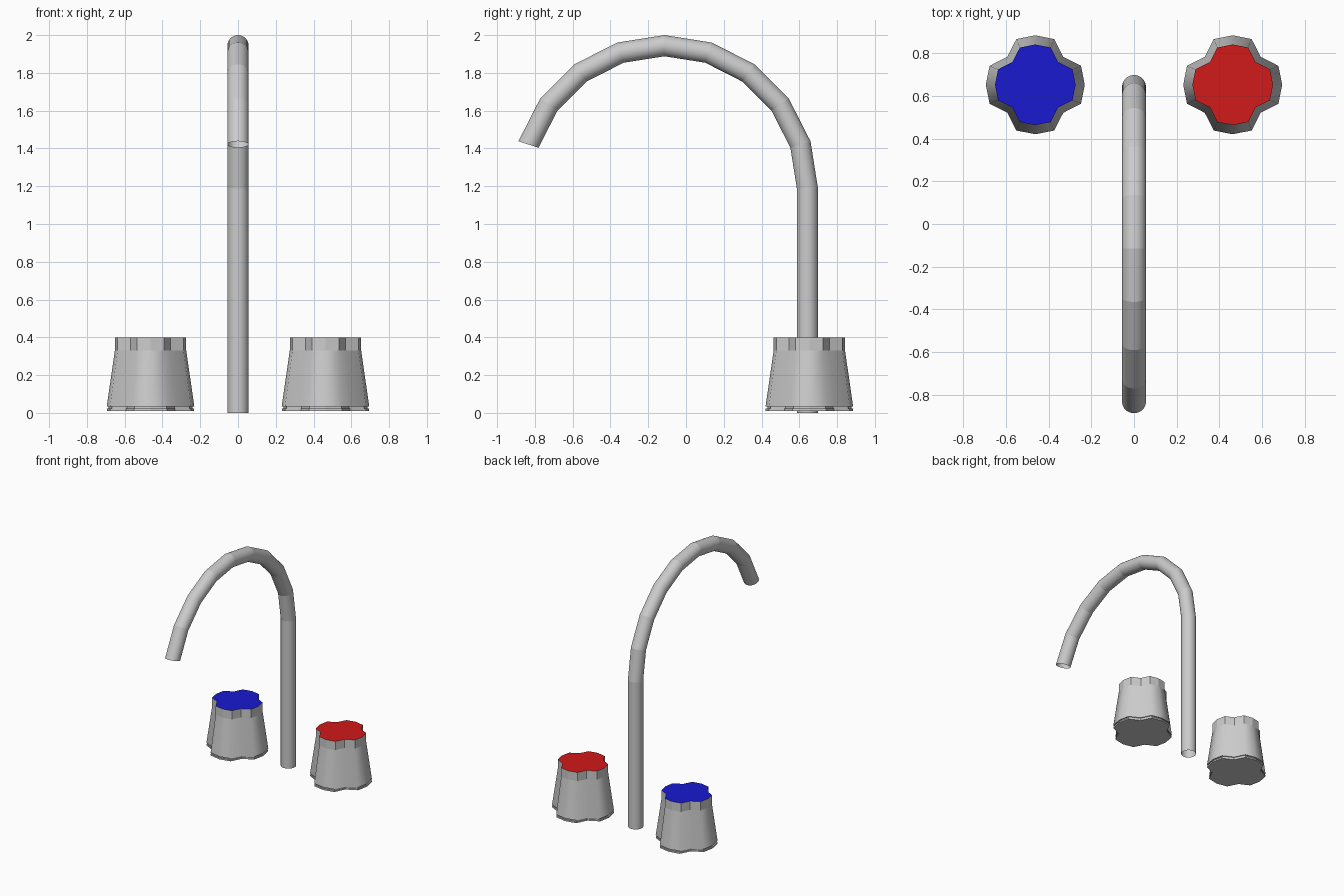
import bpy, bmesh
from math import sin, cos, pi, radians

if "Cube" in bpy.data.objects:
    bpy.data.objects.remove(bpy.data.objects["Cube"])


def skin(name, rings, cap=False):
    """Loft a list of equal-length point rings into an object."""
    bm = bmesh.new()
    loops = [[bm.verts.new(p) for p in ring] for ring in rings]
    n = len(loops[0])
    for a, b in zip(loops, loops[1:]):
        for i in range(n):
            j = (i + 1) % n
            bm.faces.new((a[i], a[j], b[j], b[i]))
    if cap:
        bm.faces.new(loops[0][::-1])
        bm.faces.new(loops[-1])
    me = bpy.data.meshes.new(name)
    bm.to_mesh(me)
    bm.free()
    ob = bpy.data.objects.new(name, me)
    bpy.context.collection.objects.link(ob)
    return ob


# Spout: straight riser, then a ten-step arc, open at both ends
PIPE_R, ARC_R, ARC_Y, ARC_Z, SIDES = 0.056, 0.757, -0.114, 1.187, 32


def pipe_ring(y, z, ang):
    pts = []
    for i in range(SIDES):
        t = 2 * pi * i / SIDES
        out = PIPE_R * cos(t)
        pts.append((PIPE_R * sin(t), y + out * cos(ang), z + out * sin(ang)))
    return pts[::-1]


rings = [pipe_ring(ARC_Y + ARC_R, 0, 0)]
for k in range(10):
    a = radians(18 * k)
    rings.append(pipe_ring(ARC_Y + ARC_R * cos(a), ARC_Z + ARC_R * sin(a), a))
spout = skin("spout", rings)
for p in spout.data.polygons:
    p.use_smooth = True
# crisp creases where the arc segments meet
for e in spout.data.edges:
    a, b = e.vertices
    e.use_edge_sharp = a // SIDES == b // SIDES

# Knobs: four-lobed sixteen-sided section swept along a tapered profile
PROFILE = [(0.231, 0.010), (0.231, 0.022), (0.222, 0.022), (0.222, 0.033),
           (0.232, 0.033), (0.189, 0.33), (0.189, 0.40)]


def lobed_ring(r, z):
    return [(r * (0.8 if i % 4 == 2 else 1) * cos(i * pi / 8),
             r * (0.8 if i % 4 == 2 else 1) * sin(i * pi / 8), z)
            for i in range(16)]


def knob(name, x, colour):
    ob = skin(name, [lobed_ring(r, z) for r, z in PROFILE], cap=True)
    ob.location = (x, 0.653, 0)
    me = ob.data
    # smooth tapered body, flat band and caps
    for p in me.polygons:
        p.use_smooth = 64 <= p.index < 80
    for e in me.edges:
        a, b = e.vertices
        e.use_edge_sharp = a // 16 == b // 16
    # coloured top face
    me.materials.append(None)
    mat = bpy.data.materials.new(name + "_top")
    mat.diffuse_color = colour
    mat.use_nodes = True
    mat.node_tree.nodes["Principled BSDF"].inputs["Base Color"].default_value = mat.diffuse_color
    me.materials.append(mat)
    me.polygons[-1].material_index = 1


knob("cold_knob", -0.463, (0.01, 0.01, 0.64, 1))
knob("hot_knob", 0.463, (0.64, 0.01, 0.01, 1))
